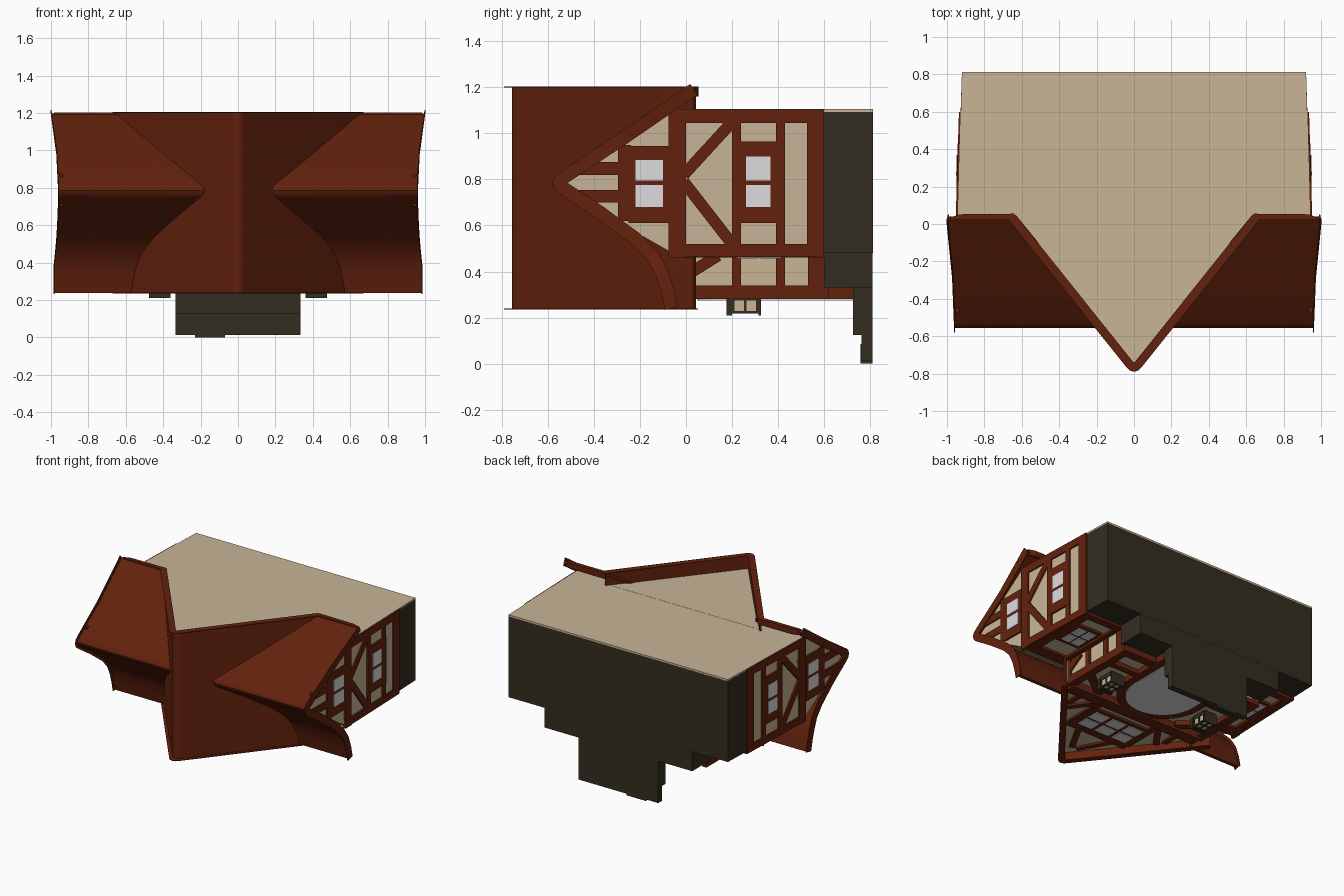
import bpy, bmesh, math
from mathutils import Vector

if "Cube" in bpy.data.objects:
    bpy.data.objects.remove(bpy.data.objects["Cube"])

def mat(name, c):
    m = bpy.data.materials.new(name)
    m.diffuse_color = (*c, 1)
    m.use_nodes = True
    m.node_tree.nodes["Principled BSDF"].inputs["Base Color"].default_value = m.diffuse_color
    return m

BROWN = mat("timber_brown", (0.125, 0.0155, 0.004))
CREAM = mat("plaster_cream", (0.58, 0.46, 0.31))
STONE = mat("dark_stone", (0.034, 0.027, 0.015))
GLASS = mat("pale_grey", (0.72, 0.72, 0.74))

def solid(name, m, polys, fa, fb, mirror=False, smooth=False, strip=False):
    """Prisms: each 2D polygon is mapped to 3D by fa (one end) and fb (other end)."""
    bm = bmesh.new()
    for poly in polys:
        for s in ((1, -1) if mirror else (1,)):
            ends = []
            for f in (fa, fb):
                ring = []
                for p in poly:
                    v = Vector(f(*p))
                    v.x *= s
                    ring.append(bm.verts.new(v))
                ends.append(ring)
            a, b = ends
            n = len(a)
            if strip:            # bands get quad end caps, so the middle stays open
                for r in ends:
                    for i in range(n // 2 - 1):
                        bm.faces.new((r[i], r[i + 1], r[n - 2 - i], r[n - 1 - i]))
            else:
                bm.faces.new(a)
                bm.faces.new(b[::-1])
            for i in range(n):
                j = (i + 1) % n
                bm.faces.new((a[i], b[i], b[j], a[j]))
    bmesh.ops.recalc_face_normals(bm, faces=bm.faces)
    me = bpy.data.meshes.new(name)
    bm.to_mesh(me)
    bm.free()
    me.materials.append(m)
    ob = bpy.data.objects.new(name, me)
    bpy.context.collection.objects.link(ob)
    if smooth:
        bpy.ops.object.select_all(action='DESELECT')
        ob.select_set(True)
        bpy.context.view_layer.objects.active = ob
        bpy.ops.object.shade_smooth_by_angle(angle=math.radians(40))
    return ob

def rect(a, b, c, d):
    return [(a, c), (b, c), (b, d), (a, d)]

def beam(a, b, w):
    a, b = Vector(a), Vector(b)
    n = (b - a).normalized() * w / 2
    n = Vector((-n.y, n.x))
    return [tuple(a + n), tuple(b + n), tuple(b - n), tuple(a - n)]

def band(path, w0, w1):
    """Closed strip around an open path, between two mitred offsets."""
    P = [Vector(p) for p in path]
    def off(w):
        out = []
        for i, p in enumerate(P):
            d0 = (p - P[i - 1]).normalized() if i else (P[1] - p).normalized()
            d1 = (P[i + 1] - p).normalized() if i < len(P) - 1 else d0
            n0, n1 = Vector((-d0.y, d0.x)), Vector((-d1.y, d1.x))
            m = (n0 + n1).normalized()
            out.append(tuple(p + m * w / m.dot(n0)))
        return out
    return off(w0) + off(w1)[::-1]

def soften(path, k, r):
    """Replace corner k of a path by a small curve starting r away from it."""
    a, c, b = (Vector(path[i]) for i in (k - 1, k, k + 1))
    p, q = c + (a - c).normalized() * r, c + (b - c).normalized() * r
    arc = [p * (1 - t) ** 2 + c * 2 * t * (1 - t) + q * t * t for t in (0, .25, .5, .75, 1)]
    return path[:k] + [tuple(v) for v in arc] + path[k + 1:]

def zmap(z):
    return lambda x, y: (x, y, z)

def xs(y):                       # side wall leans inwards towards the base
    return 0.945 - 0.03 * max(y, 0)

def side(d):
    return lambda y, z: (xs(y) + d, y, z)

# ---- plaster body ----
wing = [(0.6, 0.48), (0.6, 1.105), (-0.07, 1.105), (-0.52, 0.785), (-0.2, 0.56), (-0.06, 0.48)]
solid("wing_walls", CREAM, [wing], lambda y, z: (-xs(y), y, z), side(0))
solid("gable_block", CREAM, [[(-0.62, 0.02), (0, -0.745), (0.62, 0.02)]], zmap(0.295), zmap(1.106))
solid("centre_bay", CREAM, [rect(-0.59, 0.59, 0, 0.62)], zmap(0.32), zmap(0.6))
solid("back_wall_strip", CREAM, [[(-0.927, 0.58), (0.927, 0.58), (0.92, 0.812), (-0.92, 0.812)]],
      zmap(1.092), zmap(1.105))

# ---- stone base and stairs ----
solid("stone_base", STONE, [[(-0.927, 0.6), (0.927, 0.6), (0.92, 0.812), (-0.92, 0.812)]], zmap(0.48), zmap(1.094))
solid("bay_stone_base", STONE, [rect(-0.62, 0.62, 0.6, 0.811)], zmap(0.33), zmap(0.5))
solid("upper_step", STONE, [rect(-0.335, 0.335, 0.725, 0.811)], zmap(0.125), zmap(0.35))
solid("lower_step", STONE, [rect(-0.335, 0.335, 0.763, 0.811)], zmap(0.012), zmap(0.2))
solid("step_slab", STONE, [rect(-0.23, -0.07, 0.757, 0.811)], zmap(0), zmap(0.085))

# ---- main roof: steep ridge running front to back ----
sheet = soften([(-0.655, 0.035), (0, -0.77), (0.655, 0.035)], 1, 0.05)
rim = soften([(-0.655, 0.035), (0, -0.785), (0.655, 0.035)], 1, 0.04)
solid("main_roof", BROWN, [band(sheet, -0.004, 0.012)], zmap(0.238), zmap(1.2), smooth=True, strip=True)
for nm, z in (("front_bargeboard", 0.235), ("rear_bargeboard", 1.199)):
    solid(nm, BROWN, [band(rim, -0.02, 0.026)], zmap(z), zmap(z + 0.005), strip=True)

# ---- cross roof with flared lower eave, cut along the main roof slope ----
cross = [(0.035, 1.19), (-0.27, 0.98), (-0.565, 0.785), (-0.37, 0.655), (-0.22, 0.545),
         (-0.15, 0.475), (-0.105, 0.40), (-0.08, 0.32), (-0.062, 0.24)]
cross_sheet = soften(cross, 2, 0.05)

def outer_x(y, z):               # eaves flare outwards away from the ridge
    t = (z - 0.785) / 0.4
    return 0.962 + (0.036 * t * t if t > 0 else 0.024 * min(1, t * t))

def inner_x(y, z):
    return max(0.01, (y + 0.765) * 0.8137 - 0.03)

solid("cross_roof", BROWN, [band(cross_sheet, -0.01, 0.010)],
      lambda y, z: (inner_x(y, z), y, z), lambda y, z: (outer_x(y, z) - 0.003, y, z), True, True, True)
solid("side_bargeboard", BROWN, [band(soften(cross, 2, 0.04), -0.03, 0.028)],
      lambda y, z: (outer_x(y, z) - 0.006, y, z), lambda y, z: (outer_x(y, z), y, z), True, strip=True)
solid("rear_eave", BROWN, [[(0.64, 0.055), (0.93, 0.052), (0.98, 0.035), (0.985, 0.022), (0.65, 0.022)]],
      zmap(1.16), zmap(1.203), True)

# ---- side wall timbers ----
timbers = [rect(0, 0.6, 0.465, 0.52), rect(0, 0.53, 1.045, 1.103), rect(0.525, 0.6, 0.465, 1.103),
           rect(-0.075, 0, 0.46, 1.103), beam((-0.01, 0.82), (0.21, 1.06), 0.05),
           beam((-0.01, 0.79), (0.2, 0.52), 0.05),
           rect(-0.295, -0.24, 0.62, 0.95), rect(-0.475, -0.29, 0.70, 0.755), rect(-0.475, -0.29, 0.82, 0.875)]
for a, b in ((0.2, 0.24), (0.39, 0.43)):
    timbers += [rect(a, b, 0.95, 1.05), rect(a, b, 0.51, 0.62)]
solid("side_timbers", BROWN, timbers, side(-0.01), side(0.009), True)
solid("side_window_frames", BROWN, [rect(0.2, 0.43, 0.61, 0.965), rect(-0.25, -0.07, 0.61, 0.945)],
      side(-0.01), side(0.011), True)
panes = [rect(0.26, 0.368, 0.68, 0.775), rect(0.26, 0.368, 0.795, 0.90),
         rect(-0.22, -0.1, 0.68, 0.775), rect(-0.22, -0.1, 0.795, 0.885)]
solid("side_window_panes", GLASS, panes, side(0.008), side(0.014), True)

# ---- side walls of the centre bay ----
bay = [rect(0.0, 0.62, 0.28, 0.333), rect(0.2, 0.24, 0.3, 0.48), rect(0.39, 0.43, 0.3, 0.48),
       rect(0.53, 0.6, 0.3, 0.48), rect(-0.02, 0.04, 0.3, 0.48), beam((-0.02, 0.37), (0.14, 0.47), 0.05)]
solid("bay_side_timbers", BROWN, bay, lambda y, z: (0.57, y, z), lambda y, z: (0.605, y, z), True)

# ---- wing front walls (facing down) ----
wf = [rect(0.6, 0.64, 0, 0.6), rect(0.87, 0.93, 0, 0.6), rect(0.6, 0.93, 0.54, 0.6), rect(0.6, 0.94, -0.05, 0.04),
      rect(0.66, 0.86, 0.19, 0.44)]
solid("wing_front_timbers", BROWN, wf, zmap(0.462), zmap(0.5), True)
solid("wing_front_panes", GLASS, [rect(a, a + 0.07, b, b + 0.09) for a in (0.685, 0.77) for b in (0.22, 0.325)],
      zmap(0.456), zmap(0.464), True)

# ---- front facade: round-topped door, timbers, gable window ----
def arch(r, base, cy=0.31):
    pts = [(r * math.cos(t), cy - r * math.sin(t)) for t in [math.pi * i / 20 for i in range(21)]]
    return [(r, base)] + pts + [(-r, base)]

solid("door_frame", BROWN, [arch(0.32, 0.735)], zmap(0.28), zmap(0.34))
solid("door", GLASS, [arch(0.26, 0.73)], zmap(0.274), zmap(0.283))
posts = [rect(0.54, 0.605, 0, 0.62), rect(0.3, 0.6, 0.55, 0.62), beam((0.34, 0.03), (0.57, 0.2), 0.05),
         beam((0.30, 0.4), (0.57, 0.4), 0.045)]
solid("front_timbers", BROWN, posts, zmap(0.285), zmap(0.34), True)
solid("front_floor_beam", BROWN, [rect(-0.57, 0.57, -0.06, 0.03)], zmap(0.268), zmap(0.34))
gable = [beam((0.25, -0.38), (0.25, -0.05), 0.05), beam((0.27, -0.06), (0.40, -0.24), 0.045),
         beam((0.0, -0.40), (0.26, -0.40), 0.05), beam((0.02, -0.64), (0.15, -0.41), 0.04),
         beam((0.43, -0.19), (0.43, -0.05), 0.04)]
solid("gable_timbers", BROWN, gable, zmap(0.28), zmap(0.30), True)
solid("gable_window_frame", BROWN, [rect(-0.26, 0.26, -0.38, -0.12)], zmap(0.277), zmap(0.30))
solid("gable_window_panes", GLASS,
      [rect(x - 0.06, x + 0.06, y, y + 0.09) for x in (-0.15, 0, 0.15) for y in (-0.35, -0.24)],
      zmap(0.271), zmap(0.279))

# ---- lanterns either side of the door ----
solid("lantern_caps", STONE, [rect(0.36, 0.475, 0.175, 0.2), rect(0.36, 0.475, 0.315, 0.325)],
      zmap(0.21), zmap(0.29), True)
solid("lantern_glow", CREAM, [rect(0.372, 0.463, 0.2, 0.315)], zmap(0.222), zmap(0.285), True)
bars = [rect(x, x + 0.012, 0.195, 0.32) for x in (0.366, 0.412, 0.457)] + [rect(0.366, 0.469, 0.252, 0.264)]
solid("lantern_bars", STONE, bars, zmap(0.217), zmap(0.229), True)
solid("lantern_side_bars", STONE, [rect(0.366, 0.469, a, b) for a, b in ((0.196, 0.21), (0.252, 0.262), (0.305, 0.32))],
      zmap(0.217), zmap(0.287), True)
solid("lantern_back", STONE, [rect(0.366, 0.469, 0.195, 0.32)], zmap(0.275), zmap(0.3), True)
